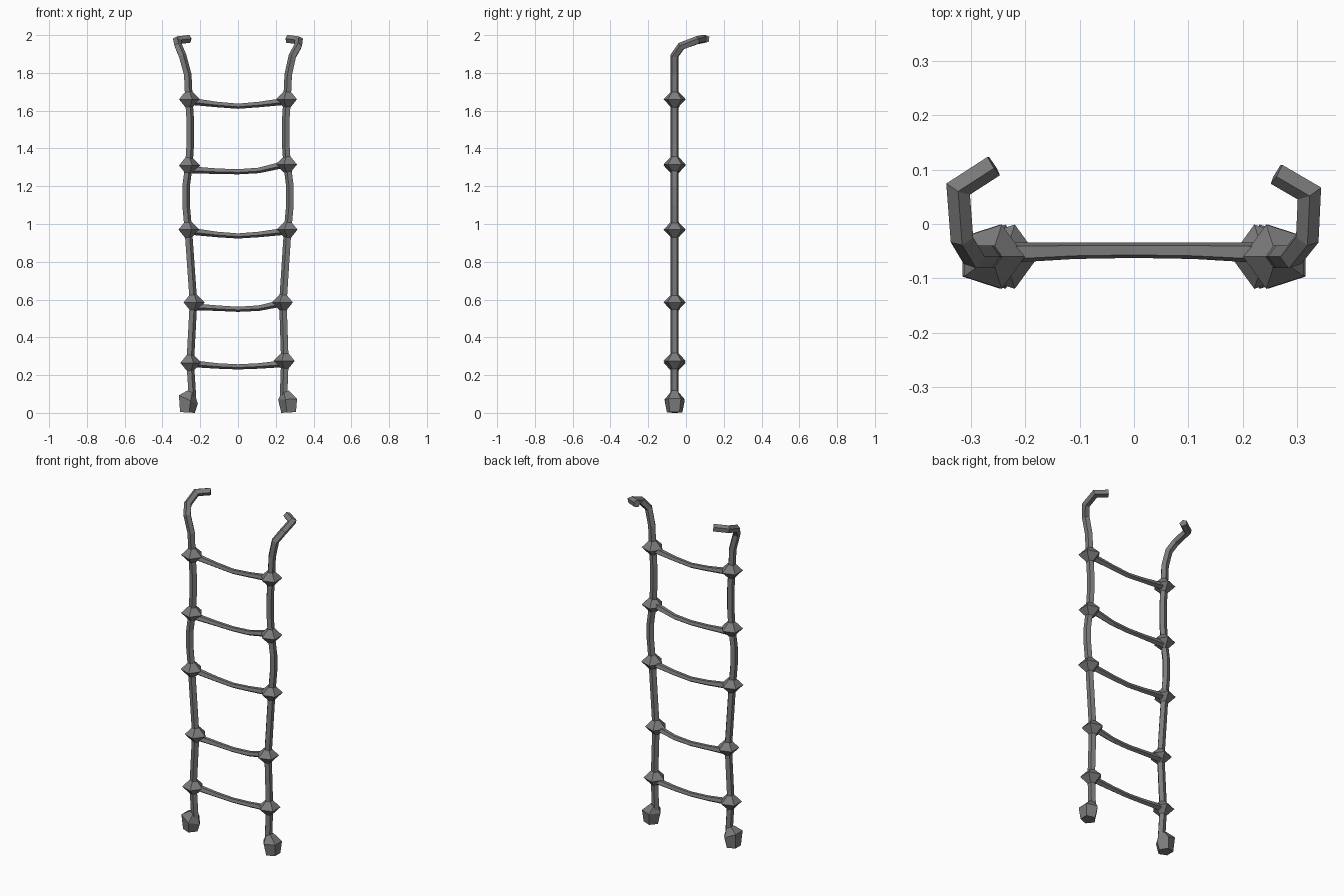
import bpy, bmesh, math
from mathutils import Vector

if "Cube" in bpy.data.objects:
    bpy.data.objects.remove(bpy.data.objects["Cube"])

grey = bpy.data.materials.new("rope_grey")
grey.diffuse_color = (0.2, 0.2, 0.2, 1)
grey.use_nodes = True
grey.node_tree.nodes["Principled BSDF"].inputs["Base Color"].default_value = (0.2, 0.2, 0.2, 1)

DEPTH = -0.06   # y of the hanging ropes


def sweep(name, path, radii, toward, sides=5):
    """Mitred tube along path; the first corner of its section points toward a vector."""
    pts = [Vector(p) for p in path]
    dirs = [(b - a).normalized() for a, b in zip(pts, pts[1:])]
    u = Vector(toward)
    u = (u - dirs[0] * u.dot(dirs[0])).normalized()
    v = dirs[0].cross(u)
    angles = [math.tau * k / sides for k in range(sides)]
    offsets = [(u * math.cos(a) + v * math.sin(a)) * radii[0] for a in angles]
    bm = bmesh.new()
    rings = []
    for i, p in enumerate(pts):
        if i:
            d = dirs[i - 1]
            n = d + dirs[min(i, len(dirs) - 1)]
            grow = radii[i] / radii[i - 1]
            offsets = [(o - d * (o.dot(n) / d.dot(n))) * grow for o in offsets]
        rings.append([bm.verts.new(p + o) for o in offsets])
    for low, high in zip(rings, rings[1:]):
        for k in range(sides):
            j = (k + 1) % sides
            bm.faces.new((low[k], low[j], high[j], high[k]))
    bm.faces.new(rings[0][::-1])
    bm.faces.new(rings[-1])
    bmesh.ops.recalc_face_normals(bm, faces=bm.faces)
    mesh = bpy.data.meshes.new(name)
    bm.to_mesh(mesh)
    bm.free()
    mesh.materials.append(grey)
    obj = bpy.data.objects.new(name, mesh)
    bpy.context.collection.objects.link(obj)
    return obj


# Knot positions (distance from centre, height) on each side
knots = {
    "right": [(0.255, 0.265), (0.238, 0.585), (0.265, 0.97), (0.262, 1.31), (0.262, 1.66)],
    "left": [(0.25, 0.275), (0.24, 0.585), (0.265, 0.97), (0.262, 1.315), (0.262, 1.66)],
}
# Top hooks, bending outward, backward and then inward
hooks = {
    "right": [(0.268, DEPTH, 1.79), (0.295, DEPTH, 1.89), (0.316, -0.025, 1.94),
              (0.323, 0.066, 1.972), (0.258, 0.108, 1.98)],
    "left": [(0.268, DEPTH, 1.79), (0.29, DEPTH, 1.89), (0.318, -0.025, 1.94),
             (0.322, 0.058, 1.972), (0.262, 0.093, 1.98)],
}

for side, s in (("right", -1), ("left", 1)):
    inward = (-s, 0, 0)
    k = knots[side]

    # Side rope with its hook
    path = [(0.243, DEPTH, 0.08)] + [(x, DEPTH, z) for x, z in k[:3]]
    path += [(0.277, DEPTH, 1.1), (0.277, DEPTH, 1.2)]
    path += [(k[3][0], DEPTH, k[3][1]), (0.255, DEPTH, 1.42), (0.255, DEPTH, 1.55),
             (k[4][0], DEPTH, k[4][1])] + hooks[side]
    sweep(side + "_rope", [(s * x, y, z) for x, y, z in path], [0.022] * len(path), inward)

    # Knots as five-sided double cones
    for n, (x, z) in enumerate(k):
        sweep(f"{side}_knot_{n + 1}",
              [(s * x, DEPTH, z + h) for h in (-0.042, 0, 0.042)],
              (0.02, 0.062, 0.02), inward)

    # Leaning end knot at the foot
    end = sweep(side + "_end_knot",
                [(s * 0.272, DEPTH, 0), (s * 0.268, DEPTH, 0.07), (s * 0.25, DEPTH, 0.108)],
                (0.043, 0.056, 0.024), inward)
    for vert in end.data.vertices:
        if 0.03 < vert.co.z < 0.095:
            vert.co.z += (abs(vert.co.x) - 0.268) * 0.2 * (1 if side == "right" else -1)
    lowest = min(vert.co.z for vert in end.data.vertices)
    for vert in end.data.vertices:
        vert.co.z -= lowest

# Sagging rungs: heights at right end, right quarter, middle, left quarter, left end
rungs = [
    (0.262, 0.25, 0.245, 0.25, 0.262),
    (0.564, 0.556, 0.55, 0.556, 0.584),
    (0.962, 0.946, 0.938, 0.946, 0.962),
    (1.288, 1.281, 1.278, 1.285, 1.316),
    (1.65, 1.634, 1.625, 1.634, 1.65),
]
for n, heights in enumerate(rungs):
    path = [(x, y, z) for x, y, z in
            zip((-0.24, -0.11, 0, 0.11, 0.24), (-0.053, -0.049, -0.048, -0.049, -0.053), heights)]
    sweep(f"rung_{n + 1}", path, (0.02, 0.016, 0.015, 0.016, 0.02), (0, 0, -1))
